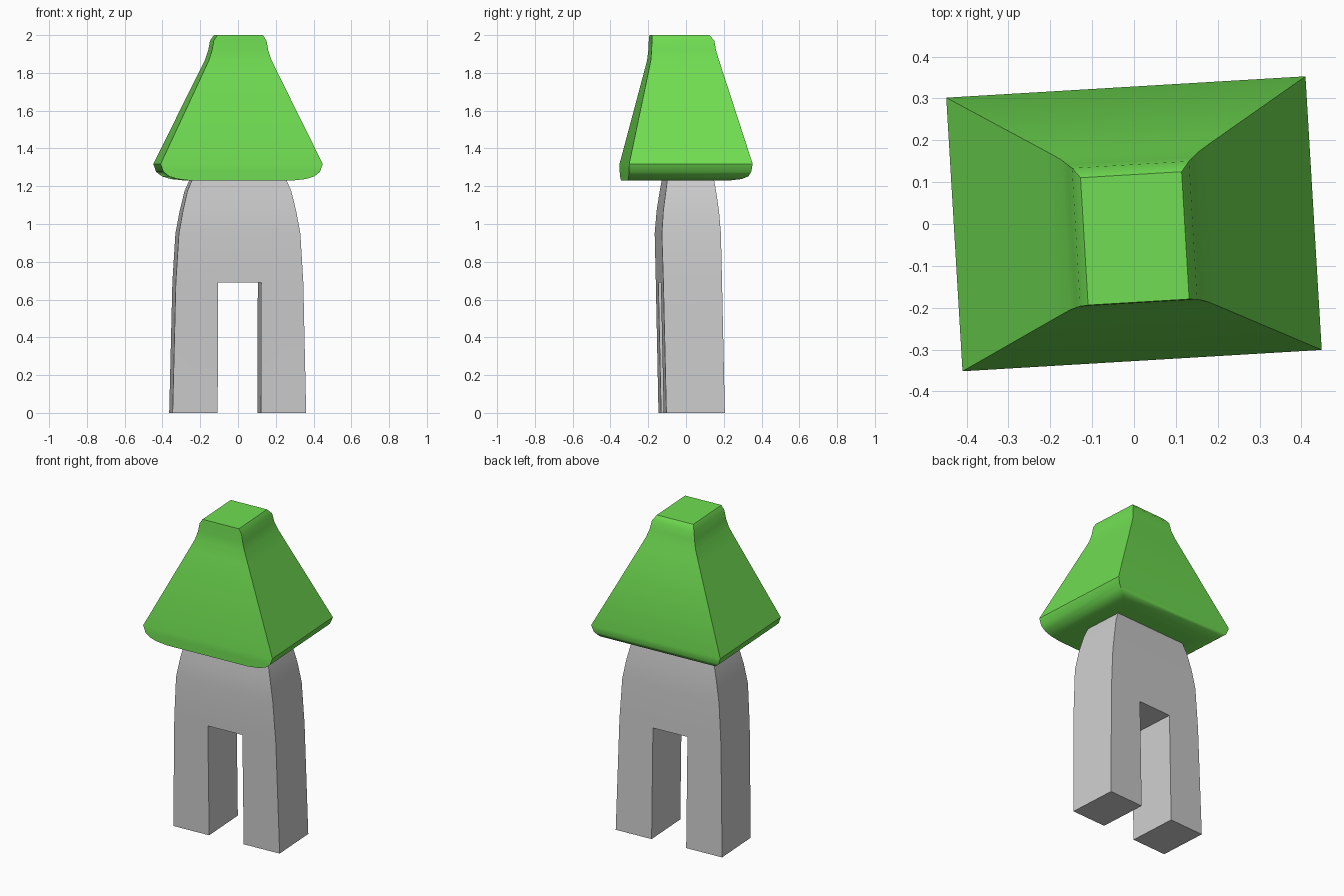
import bpy, bmesh, math

cube = bpy.data.objects.get("Cube")
if cube:
    bpy.data.objects.remove(cube, do_unlink=True)

TURN = math.radians(3.4)  # whole model is turned slightly about z


def make_material(name, rgb):
    mat = bpy.data.materials.new(name)
    mat.use_nodes = True
    color = (*rgb, 1.0)
    mat.diffuse_color = color
    for node in mat.node_tree.nodes:
        if node.type == 'BSDF_PRINCIPLED':
            node.inputs["Base Color"].default_value = color
    return mat


def finish(bm, name, mat, angle):
    bmesh.ops.recalc_face_normals(bm, faces=bm.faces[:])
    mesh = bpy.data.meshes.new(name)
    bm.to_mesh(mesh)
    bm.free()
    mesh.materials.append(mat)
    obj = bpy.data.objects.new(name, mesh)
    bpy.context.collection.objects.link(obj)
    obj.rotation_euler.z = TURN
    bpy.ops.object.select_all(action='DESELECT')
    obj.select_set(True)
    bpy.context.view_layer.objects.active = obj
    bpy.ops.object.shade_smooth_by_angle(angle=math.radians(angle))
    return obj


green = make_material("leaf green", (0.162, 0.73, 0.084))
gray = make_material("light gray", (0.61, 0.61, 0.61))

# Roof: lofted rectangles (half width, front y, back y, z), flat front, rounded rim
roof_rings = [
    (0.270, -0.327, 0.210, 1.230),
    (0.340, -0.327, 0.275, 1.238),
    (0.385, -0.327, 0.308, 1.252),
    (0.415, -0.327, 0.321, 1.276),
    (0.430, -0.327, 0.328, 1.318),
    (0.198, -0.212, 0.185, 1.800),
    (0.165, -0.196, 0.164, 1.870),
    (0.149, -0.191, 0.150, 1.920),
    (0.140, -0.189, 0.142, 1.970),
    (0.121, -0.187, 0.118, 2.000),
]
bm = bmesh.new()
loops = [[bm.verts.new(p) for p in ((-w, f, z), (w, f, z), (w, b, z), (-w, b, z))]
         for w, f, b, z in roof_rings]
for low, high in zip(loops, loops[1:]):
    for i in range(4):
        j = (i + 1) % 4
        bm.faces.new((low[i], low[j], high[j], high[i]))
bm.faces.new(loops[0])
bm.faces.new(loops[-1])
finish(bm, "roof", green, 40)

# Body: two legs joined by an arched block, tapering toward the roof
GAP = 0.115
body_rows = [
    (0.354, -0.125, 0.185, 0.000),
    (0.338, -0.140, 0.171, 0.690),
    (0.322, -0.147, 0.166, 0.950),
    (0.300, -0.138, 0.157, 1.070),
    (0.275, -0.123, 0.143, 1.175),
    (0.245, -0.112, 0.132, 1.245),
]
bm = bmesh.new()
rows = []
for w, f, b, z in body_rows:
    xs = (-w, -GAP, GAP, w)
    rows.append(([bm.verts.new((x, f, z)) for x in xs],
                 [bm.verts.new((x, b, z)) for x in xs]))
for r, ((f0, b0), (f1, b1)) in enumerate(zip(rows, rows[1:])):
    for c in range(3):
        if r == 0 and c == 1:
            continue  # opening between the legs
        for low, high in ((f0, f1), (b0, b1)):
            bm.faces.new((low[c], low[c + 1], high[c + 1], high[c]))
    for c in ((0, 1, 2, 3) if r == 0 else (0, 3)):
        bm.faces.new((f0[c], b0[c], b1[c], f1[c]))
# Soles, lintel of the opening and top
for row, columns in ((0, (0, 2)), (1, (1,)), (len(rows) - 1, (0, 1, 2))):
    front, back = rows[row]
    for c in columns:
        bm.faces.new((front[c], front[c + 1], back[c + 1], back[c]))
finish(bm, "legs_and_body", gray, 30)
